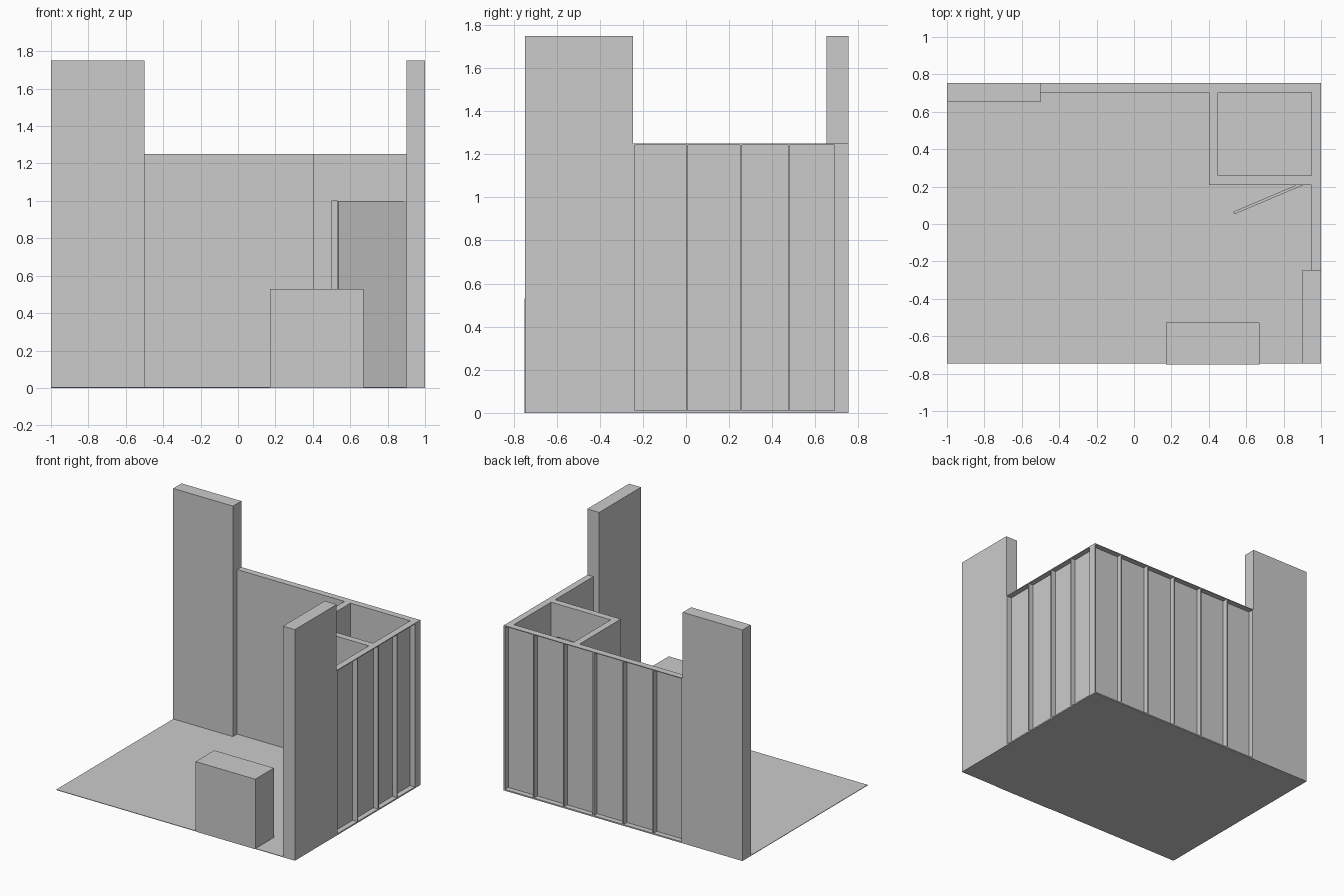
import bpy, bmesh, math
from mathutils import Matrix, Vector

if "Cube" in bpy.data.objects:
    bpy.data.objects.remove(bpy.data.objects["Cube"])

DY = 0.003      # small depth offset of the stand
H = 1.25        # wall height
T = 0.05        # wall thickness
SKIN = 0.01     # inner wall sheet


def add_box(bm, x0, x1, y0, y1, z0, z1):
    m = Matrix.Translation(((x0 + x1) / 2, (y0 + y1) / 2, (z0 + z1) / 2))
    bmesh.ops.create_cube(bm, size=1, matrix=m @ Matrix.Diagonal((x1 - x0, y1 - y0, z1 - z0, 1)))


def make(name, boxes, loc=(0, DY, 0), rot=0):
    bm = bmesh.new()
    for b in boxes:
        add_box(bm, *b)
    me = bpy.data.meshes.new(name)
    bm.to_mesh(me)
    bm.free()
    ob = bpy.data.objects.new(name, me)
    ob.location = loc
    ob.rotation_euler.z = rot
    bpy.context.collection.objects.link(ob)
    return ob


# floor
make("floor", [(-1, 1, -0.75, 0.75, 0, 0.004)])

# tall towers
make("back_tower", [(-1, -0.5, 0.65, 0.75, 0, 1.75)])
make("side_tower", [(0.9, 1, -0.75, -0.25, 0, 1.75)])

# back wall: front sheet, rails and studs open to the rear
back = [(-0.5, 1, 0.70, 0.70 + SKIN, 0, H),
        (-0.5, 1, 0.70 + SKIN, 0.75, 0, 0.01),
        (-0.5, 1, 0.70 + SKIN, 0.75, H - 0.006, H)]
for i in range(7):
    x = min(max(-0.5 + 0.25 * i, -0.495), 0.995)
    back.append((x - 0.005, x + 0.005, 0.70 + SKIN, 0.75, 0.01, H - 0.006))
make("back_wall", back)

# right wall: inner sheet, rails and studs open to the outside
side = [(0.95, 0.95 + SKIN, -0.25, 0.70, 0, H),
        (0.95 + SKIN, 1, -0.25, 0.70, 0, 0.01),
        (0.95 + SKIN, 1, -0.25, 0.70, H - 0.006, H)]
for y, w in ((-0.245, 0.01), (0, 0.006), (0.252, 0.01), (0.475, 0.006), (0.693, 0.012)):
    side.append((0.95 + SKIN, 1, y - w / 2, y + w / 2, 0.01, H - 0.006))
make("right_wall", side)

# store room with a doorway in its front wall
make("room_side_wall", [(0.4, 0.45, 0.205 + T, 0.70, 0, H)])
make("room_front_wall", [(0.4, 0.5, 0.205, 0.255, 0, H),
                         (0.9, 0.95, 0.205, 0.255, 0, H),
                         (0.5, 0.9, 0.205, 0.255, 1.0, H)])

# open door, hinged on the right
make("door", [(-0.4, 0, -0.0075, 0.0075, 0.004, 1.0)],
     loc=(0.902, 0.215, 0), rot=math.radians(23))

# reception counter
make("counter", [(0.17, 0.67, -0.753, -0.53, 0, 0.53)])
